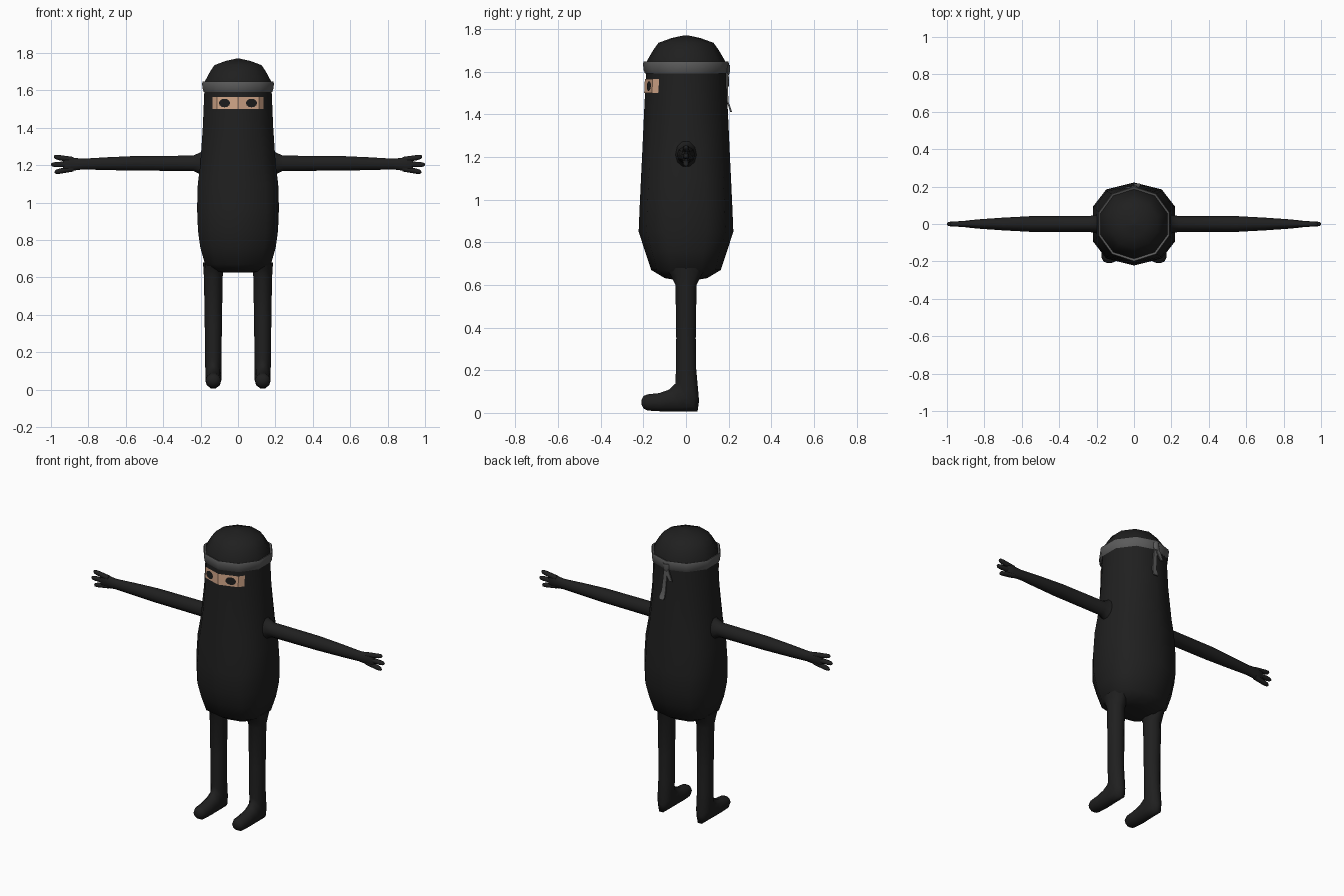
import bpy, bmesh, math
from mathutils import Vector

if "Cube" in bpy.data.objects:
    bpy.data.objects.remove(bpy.data.objects["Cube"])


def material(name, rgb):
    m = bpy.data.materials.new(name)
    m.diffuse_color = (*rgb, 1)
    m.use_nodes = True
    m.node_tree.nodes["Principled BSDF"].inputs["Base Color"].default_value = m.diffuse_color
    return m


BLACK = material("black cloth", (0.014, 0.014, 0.014))
GREY = material("grey cloth", (0.105, 0.105, 0.105))
SKIN = material("skin", (0.62, 0.37, 0.24))
EYE = material("eye black", (0.012, 0.012, 0.012))


def finish(name, bm, mat, angle=60):
    bmesh.ops.recalc_face_normals(bm, faces=bm.faces[:])
    me = bpy.data.meshes.new(name)
    bm.to_mesh(me)
    bm.free()
    ob = bpy.data.objects.new(name, me)
    bpy.context.collection.objects.link(ob)
    me.materials.append(mat)
    bpy.ops.object.select_all(action='DESELECT')
    ob.select_set(True)
    bpy.context.view_layer.objects.active = ob
    bpy.ops.object.shade_smooth_by_angle(angle=math.radians(angle))
    return ob


def skin_rings(name, rings, mat, caps=True, angle=60):
    """Join successive rings of points into one surface."""
    bm = bmesh.new()
    vs = [[bm.verts.new(p) for p in r] for r in rings]
    n = len(rings[0])
    for a, b in zip(vs, vs[1:]):
        for i in range(n):
            j = (i + 1) % n
            bm.faces.new((a[i], a[j], b[j], b[i]))
    if caps:
        bm.faces.new(vs[0])
        bm.faces.new(vs[-1])
    return finish(name, bm, mat, angle)


def ring(c, u, v, n=10):
    """Ellipse of n points around c with half axes u and v."""
    c, u, v = Vector(c), Vector(u), Vector(v)
    return [c + u * math.cos(math.tau * i / n) + v * math.sin(math.tau * i / n)
            for i in range(n)]


def body_ring(z, rx, ry, square=0.0):
    """Ten sided ring with a corner at the front, fuller at the corners."""
    pts = []
    for i in range(10):
        a = math.tau * i / 10
        x, y = math.sin(a), -math.cos(a)
        if 0.1 < abs(x) < 0.8:
            x, y = x * (1 + 0.12 * square), y * (1 + 0.03 * square)
        elif abs(x) > 0.8:
            y *= 1 + 0.4 * square
        pts.append((x * rx, y * ry, z))
    return pts


# Body and domed head
skin_rings("body", [body_ring(*r) for r in (
    (0.625, 0.08, 0.06, 0), (0.632, 0.13, 0.10, 0.5), (0.67, 0.185, 0.163, 1),
    (0.76, 0.212, 0.193, 1), (0.85, 0.225, 0.222, 1), (0.97, 0.230, 0.217, 1),
    (1.10, 0.226, 0.211, 0.8), (1.20, 0.212, 0.206, 0.5), (1.40, 0.198, 0.197, 0),
    (1.60, 0.189, 0.187, 0), (1.645, 0.188, 0.186, 0), (1.70, 0.157, 0.154, 0),
    (1.735, 0.132, 0.129, 0), (1.757, 0.07, 0.068, 0), (1.77, 0.008, 0.008, 0))], BLACK)

# Headband
skin_rings("headband", [body_ring(z, r, r) for r, z in (
    (0.184, 1.602), (0.192, 1.591), (0.198, 1.605), (0.202, 1.635),
    (0.198, 1.648), (0.184, 1.642))], GREY, caps=False)


# Loose headband ends and knot at the back
def tail(name, pts):
    skin_rings(name, [[(x - w, y - 0.004, z), (x + w, y - 0.004, z),
                       (x + w, y + 0.004, z), (x - w, y + 0.004, z)]
                      for x, y, z, w in pts], GREY)


tail("long_band_end", [(0, 0.192, 1.61, 0.012), (0.008, 0.192, 1.54, 0.012),
                       (0.015, 0.195, 1.46, 0.013), (0.018, 0.207, 1.425, 0.018),
                       (0.018, 0.212, 1.41, 0.014)])
tail("short_band_end", [(0, 0.193, 1.61, 0.012), (-0.015, 0.197, 1.57, 0.014),
                        (-0.035, 0.197, 1.53, 0.010)])
skin_rings("band_knot", [ring((0, 0.195, z), (r, 0, 0), (0, 0.6 * r, 0), 6)
                         for z, r in ((1.585, 0.012), (1.60, 0.022), (1.63, 0.02))], GREY)


# Face opening and eyes, laid on the two front facets
def front_point(x, z, lift):
    t = (1.60 - z) / 0.20
    rx, ry = 0.189 + 0.009 * t, 0.187 + 0.010 * t
    corners = [(rx * math.sin(math.tau * i / 10), -ry * math.cos(math.tau * i / 10))
               for i in range(3)]
    (x0, y0), (x1, y1) = corners[:2] if abs(x) <= corners[1][0] else corners[1:]
    y = y0 + (abs(x) - x0) / (x1 - x0) * (y1 - y0)
    return (x, y - lift, z)


bm = bmesh.new()
cols = [[bm.verts.new(front_point(x, z, 0.004)) for z in (1.50, 1.565)]
        for x in (-0.135, -0.1125, 0, 0.1125, 0.135)]
for a, b in zip(cols, cols[1:]):
    bm.faces.new((a[0], b[0], b[1], a[1]))
finish("face_opening", bm, SKIN, 20)

for s, side in ((-1, "left"), (1, "right")):
    bm = bmesh.new()
    bm.faces.new([bm.verts.new(front_point(s * 0.072 + 0.03 * math.cos(math.tau * i / 12),
                                           1.532 + 0.023 * math.sin(math.tau * i / 12), 0.007))
                  for i in range(12)])
    eye = finish(side + "_eye", bm, EYE)
    if eye.data.polygons[0].normal.y > 0:
        eye.data.flip_normals()

    # Arm: half height and half depth along x
    skin_rings(side + "_arm", [ring((s * x, 0, z), (0, ry, 0), (0, 0, rz)) for x, z, ry, rz in (
        (0.17, 1.21, 0.06, 0.10), (0.20, 1.21, 0.05, 0.062), (0.24, 1.21, 0.042, 0.043),
        (0.55, 1.21, 0.042, 0.041), (0.70, 1.208, 0.034, 0.036),
        (0.83, 1.206, 0.025, 0.030), (0.89, 1.205, 0.019, 0.037),
        (0.925, 1.204, 0.014, 0.040), (0.935, 1.204, 0.008, 0.034))], BLACK)

    # Three spread fingers
    for k, (x1, z0, z1) in enumerate(((0.985, 1.228, 1.245), (1.0, 1.205, 1.203),
                                      (0.98, 1.182, 1.163))):
        rings = []
        for t, r in ((0, 0.016), (0.75, 0.014), (0.93, 0.011), (1, 0.004)):
            x = 0.88 + (x1 - 0.88) * t
            rings.append(ring((s * x, 0, z0 + (z1 - z0) * t), (0, r, 0), (0, 0, r), 8))
        skin_rings(f"{side}_finger_{k + 1}", rings, BLACK)

    # Leg turning into a foot: centre y, z, then half axis dy, dz and half width
    skin_rings(side + "_leg", [ring((s * 0.132, y, z), (w, 0, 0), (0, dy, dz)) for y, z, dy, dz, w in (
        (0, 0.68, 0.10, 0, 0.055), (0, 0.645, 0.075, 0, 0.053), (0, 0.60, 0.052, 0, 0.050),
        (0, 0.35, 0.048, 0, 0.046), (0, 0.20, 0.050, 0.01, 0.044),
        (0.006, 0.11, 0.058, -0.055, 0.043), (0.002, 0.072, 0.055, -0.068, 0.043),
        (-0.05, 0.058, 0.03, -0.054, 0.043), (-0.12, 0.050, 0.005, -0.045, 0.043),
        (-0.18, 0.049, 0, -0.040, 0.041), (-0.20, 0.050, 0, -0.030, 0.032),
        (-0.208, 0.050, 0, -0.012, 0.013))], BLACK)
